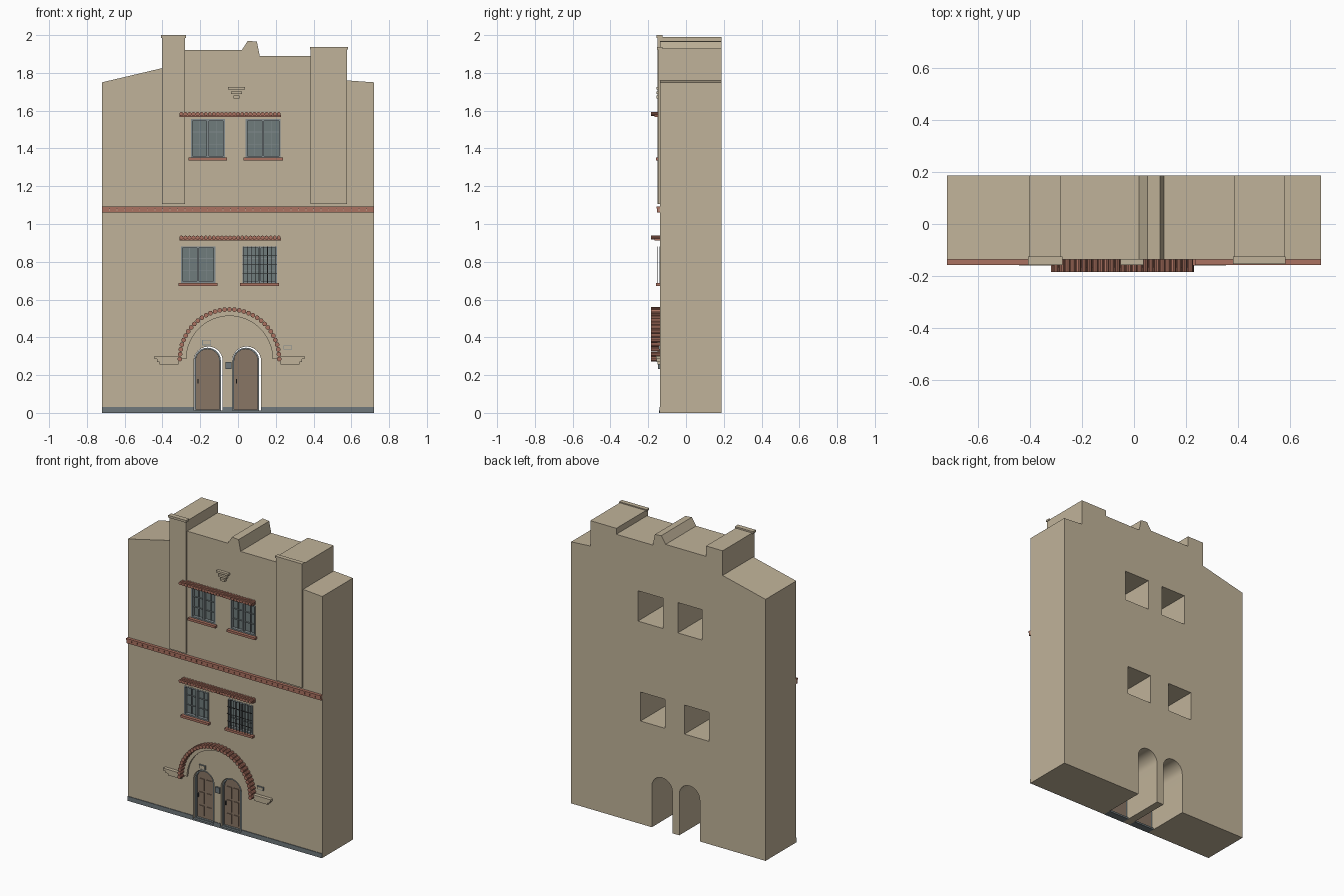
import bpy, bmesh, math
from mathutils import Matrix, Vector

if "Cube" in bpy.data.objects:
    bpy.data.objects.remove(bpy.data.objects["Cube"], do_unlink=True)


def material(name, rgb):
    m = bpy.data.materials.new(name)
    m.use_nodes = True
    m.diffuse_color = (*rgb, 1)
    m.node_tree.nodes["Principled BSDF"].inputs["Base Color"].default_value = (*rgb, 1)
    return m


STUCCO = material("tan stucco", (0.53, 0.45, 0.32))
BRICK = material("red clay", (0.41, 0.17, 0.12))
MORTAR = material("pale clay", (0.50, 0.30, 0.22))
GLASS = material("grey glass", (0.16, 0.20, 0.20))
FRAME = material("grey frame", (0.22, 0.26, 0.27))
WOOD = material("brown door", (0.25, 0.18, 0.13))
STONE = material("grey base", (0.16, 0.19, 0.20))
IRON = material("dark iron", (0.06, 0.06, 0.06))

FRONT, BACK = -0.137, 0.187


def link(name, mesh, mat):
    ob = bpy.data.objects.new(name, mesh)
    bpy.context.collection.objects.link(ob)
    if not mesh.materials:
        mesh.materials.append(mat)
    return ob


# Outline in the x-z plane, with optional holes, extruded along y
def prism(name, outlines, y0, y1, mat):
    cu = bpy.data.curves.new(name, 'CURVE')
    cu.dimensions, cu.fill_mode = '2D', 'BOTH'
    cu.extrude = (y1 - y0) / 2
    for pts in outlines:
        s = cu.splines.new('POLY')
        s.points.add(len(pts) - 1)
        for p, (x, z) in zip(s.points, pts):
            p.co = (x, z, 0, 1)
        s.use_cyclic_u, s.use_smooth = True, False
    tmp = bpy.data.objects.new(name + " outline", cu)
    bpy.context.collection.objects.link(tmp)
    dg = bpy.context.evaluated_depsgraph_get()
    mesh = bpy.data.meshes.new_from_object(tmp.evaluated_get(dg))
    bpy.data.objects.remove(tmp, do_unlink=True)
    mesh.transform(Matrix.Translation((0, (y0 + y1) / 2, 0)) @ Matrix.Rotation(math.pi / 2, 4, 'X'))
    bm = bmesh.new()
    bm.from_mesh(mesh)
    bmesh.ops.remove_doubles(bm, verts=bm.verts, dist=1e-5)
    bmesh.ops.recalc_face_normals(bm, faces=bm.faces)
    for f in bm.faces:
        f.smooth = False
    bm.to_mesh(mesh)
    bm.free()
    return link(name, mesh, mat)


# Several boxes (x0, x1, y0, y1, z0, z1) in one object
def boxes(name, items, mat):
    bm = bmesh.new()
    for x0, x1, y0, y1, z0, z1 in items:
        bmesh.ops.create_cube(bm, size=1, matrix=Matrix.Translation(
            ((x0 + x1) / 2, (y0 + y1) / 2, (z0 + z1) / 2)) @ Matrix.Diagonal((x1 - x0, y1 - y0, z1 - z0, 1)))
    mesh = bpy.data.meshes.new(name)
    bm.to_mesh(mesh)
    bm.free()
    return link(name, mesh, mat)


# Barrel tiles whose axes run front to back
def tiles(name, centres, radius, y0, y1, mat):
    bm = bmesh.new()
    turn = Matrix.Rotation(math.pi / 2, 4, 'X')
    for x, z in centres:
        bmesh.ops.create_cone(bm, cap_ends=True, segments=10, radius1=radius, radius2=radius,
                              depth=y1 - y0, matrix=Matrix.Translation((x, (y0 + y1) / 2, z)) @ turn)
    mesh = bpy.data.meshes.new(name)
    bm.to_mesh(mesh)
    bm.free()
    return link(name, mesh, mat)


def arc(cx, cz, r, n=20):
    return [(cx - r * math.cos(math.pi * i / n), cz + r * math.sin(math.pi * i / n)) for i in range(n + 1)]


def arch(cx, half, spring, z0=0.0):
    return [(cx - half, z0)] + arc(cx, spring, half) + [(cx + half, z0)]


def rect(x0, x1, z0, z1):
    return [(x0, z0), (x1, z0), (x1, z1), (x0, z1)]


windows = {"upper_right": (-0.25, -0.07, 1.352, 1.555), "upper_left": (0.04, 0.225, 1.352, 1.555),
           "lower_right": (-0.303, -0.12, 0.688, 0.882), "lower_left": (0.023, 0.206, 0.688, 0.882)}
doors = {"right": -0.157, "left": 0.046}
HALF, SPRING = 0.076, 0.275

# Main building with through openings
skyline = [(0.72, 0), (0.72, 1.75), (0.578, 1.76), (0.578, 1.93), (0.385, 1.93), (0.385, 1.89),
           (0.115, 1.89), (0.1, 1.965), (0.052, 1.97), (0.02, 1.92), (-0.28, 1.92), (-0.28, 1.99),
           (-0.402, 1.99), (-0.402, 1.825), (-0.72, 1.75), (-0.72, 0)]
outline = skyline + arch(doors["right"], HALF, SPRING) + arch(doors["left"], HALF, SPRING)
body = prism("building", [outline] + [rect(*w) for w in windows.values()], FRONT, BACK, STUCCO)
body.select_set(True)
bpy.context.view_layer.objects.active = body
bpy.ops.object.shade_smooth_by_angle(angle=math.radians(20))

# Tower fronts and their caps
boxes("tower_fronts", [(-0.402, -0.28, -0.15, FRONT, 1.105, 1.99),
                       (0.385, 0.578, -0.148, FRONT, 1.105, 1.93)], STUCCO)
boxes("tower_caps", [(-0.407, -0.275, -0.157, -0.125, 1.985, 2.0),
                     (0.38, 0.582, -0.154, -0.125, 1.925, 1.937)], STUCCO)

# Stepped ornament near the top
boxes("stepped_ornament", [(-0.008 - w, -0.008 + w, -0.157, FRONT, z, z + 0.014)
                           for w, z in ((0.044, 1.711), (0.03, 1.688), (0.017, 1.665))], STUCCO)

# Brick belt course
boxes("belt_edges", [(-0.72, 0.72, -0.157, FRONT, 1.083, 1.093),
                     (-0.72, 0.72, -0.153, FRONT, 1.06, 1.07)], BRICK)
boxes("belt_mortar", [(-0.72, 0.72, -0.146, FRONT, 1.07, 1.083)], MORTAR)
step = 0.04
boxes("belt_bricks", [(-0.718 + i * step, -0.682 + i * step, -0.153, FRONT, 1.07, 1.083)
                      for i in range(36)], BRICK)

# Tiled hoods over the windows
for floor, z in (("upper", 1.566), ("lower", 0.912)):
    boxes(floor + "_hood_ledge", [(-0.31, 0.227, -0.168, FRONT, z, z + 0.012)], BRICK)
    tiles(floor + "_hood_tiles", [(-0.3 + i * 0.0215, z + 0.016) for i in range(25)],
          0.0108, -0.185, FRONT, BRICK)

# Windows: glass, frame with glazing bars, brick sill
for name, (x0, x1, z0, z1) in windows.items():
    mid, t = (x0 + x1) / 2, 0.009
    boxes(name + "_glass", [(x0, x1, -0.118, -0.112, z0, z1)], GLASS)
    prism(name + "_frame", [rect(x0, x1, z0, z1), rect(x0 + t, mid - 0.006, z0 + t, z1 - t),
                            rect(mid + 0.006, x1 - t, z0 + t, z1 - t)], -0.139, -0.116, FRAME)
    bars = [(x0 + t, x1 - t, -0.125, -0.116, z0 + (z1 - z0) * k / 3 - 0.002, z0 + (z1 - z0) * k / 3 + 0.002)
            for k in (1, 2)]
    bars += [(x - 0.002, x + 0.002, -0.125, -0.116, z0 + t, z1 - t)
             for x in ((x0 + mid) / 2, (x1 + mid) / 2)]
    boxes(name + "_glazing_bars", bars, FRAME)
    boxes(name + "_sill", [(x0 - 0.012, x1 + 0.012, -0.16, FRONT + 0.02, z0 - 0.015, z0)], BRICK)

# Iron grille on one lower window
x0, x1, z0, z1 = windows["lower_left"]
grille = [(x - 0.0015, x + 0.0015, -0.15, -0.147, z0, z1)
          for x in [x0 + 0.008 + i * (x1 - x0 - 0.016) / 8 for i in range(9)]]
grille += [(x0, x1, -0.15, -0.147, z - 0.0015, z + 0.0015)
           for z in [z0 + (z1 - z0) * k / 4 for k in (1, 2, 3)]]
boxes("window_grille", grille, IRON)

# Entrance arch moulding, tile edging and stepped brackets
CX, CZ = -0.045, 0.285
prism("arch_moulding", [arc(CX, CZ, 0.262, 32) + arc(CX, CZ, 0.228, 32)[::-1]], -0.15, FRONT, STUCCO)
tiles("arch_tiles", [(x, z) for x, z in arc(CX, CZ, 0.263, 32)], 0.0125, -0.185, FRONT, BRICK)
brackets = []
for side in (-1, 1):
    for near, far, z, y in ((0.27, 0.398, 0.285, -0.16), (0.27, 0.385, 0.27, -0.155), (0.27, 0.37, 0.256, -0.15)):
        a, b = sorted((CX + side * near, CX + side * far))
        brackets.append((a, b, y, FRONT, z, z + 0.015))
boxes("arch_brackets", brackets, STUCCO)

# Doors with frame, raised panels, threshold and handle
for name, cx in doors.items():
    c = cx - 0.004
    prism(name + "_door_frame", [arch(c, 0.07, SPRING, 0.01), arch(c, 0.062, SPRING, 0.018)],
          -0.125, -0.1, FRAME)
    prism(name + "_door", [arch(c, 0.062, SPRING, 0.018)], -0.112, -0.1, WOOD)
    boxes(name + "_door_panels", [(c + s * 0.026 - 0.019, c + s * 0.026 + 0.019, -0.117, -0.11, a, b)
                                  for s in (-1, 1) for a, b in ((0.035, 0.1), (0.115, 0.19), (0.205, 0.28))], WOOD)
    boxes(name + "_threshold", [(cx - HALF, cx + HALF, -0.142, -0.09, 0, 0.012)], STONE)
    boxes(name + "_handle", [(c - 0.053, c - 0.047, -0.124, -0.11, 0.155, 0.18)], IRON)

# Grey base strip between the doors and out to both corners
edges = [-0.72, doors["right"] - HALF, doors["right"] + HALF, doors["left"] - HALF, doors["left"] + HALF, 0.72]
boxes("base_strip", [(edges[i], edges[i + 1], -0.141, FRONT, 0, 0.03) for i in (0, 2, 4)], STONE)

# Small wall plaques and the box between the doors
plaques = ((-0.19, -0.142, 0.358, 0.387), (0.24, 0.287, 0.335, 0.358))
boxes("plaques", [(a, b, -0.143, FRONT, z, w) for a, b, z, w in plaques], FRAME)
boxes("plaque_faces", [(a + 0.004, b - 0.004, -0.145, -0.142, z + 0.004, w - 0.004)
                       for a, b, z, w in plaques], STUCCO)
boxes("door_bell_box", [(-0.066, -0.034, -0.148, FRONT, 0.232, 0.27)], STONE)
